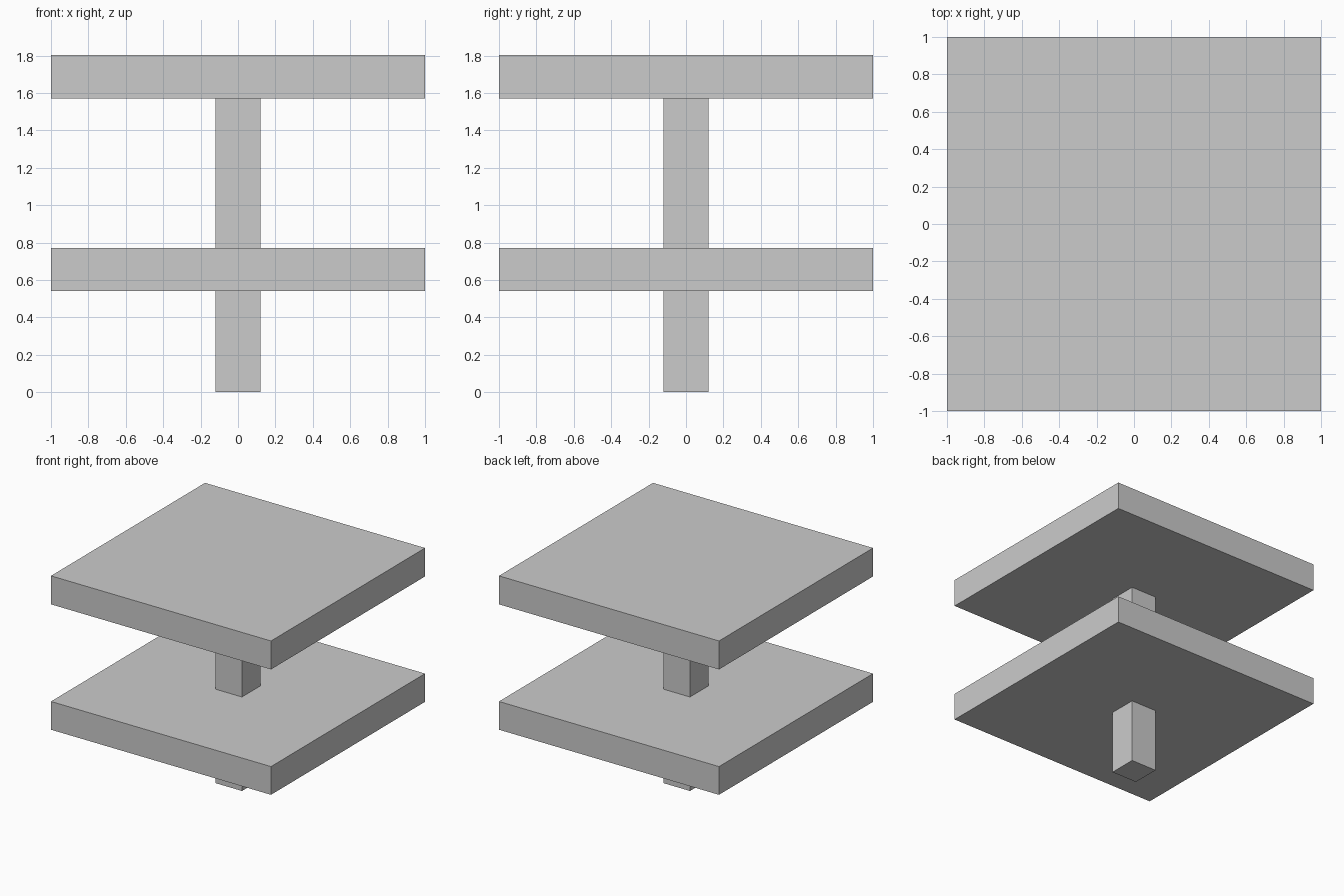
import bpy

default = bpy.data.objects.get("Cube")
if default:
    bpy.data.objects.remove(default, do_unlink=True)

# Single plain grey
grey = bpy.data.materials.new("plain_grey")
grey.use_nodes = True
colour = (0.6, 0.6, 0.6, 1)
grey.diffuse_color = colour
grey.node_tree.nodes["Principled BSDF"].inputs["Base Color"].default_value = colour


def box(name, width, bottom, top):
    """Square block centred on the vertical axis."""
    bpy.ops.mesh.primitive_cube_add(size=1, location=(0, 0, (bottom + top) / 2))
    obj = bpy.context.object
    obj.name = name
    obj.scale = (width, width, top - bottom)
    bpy.ops.object.transform_apply(location=False, rotation=False, scale=True)
    obj.data.materials.append(grey)
    return obj


# Two equal square shelves
box("lower_shelf", 2, 0.54, 0.772)
box("upper_shelf", 2, 1.57, 1.804)

# Central post, below and between the shelves
box("lower_post", 0.24, 0, 0.54)
box("upper_post", 0.24, 0.772, 1.57)
